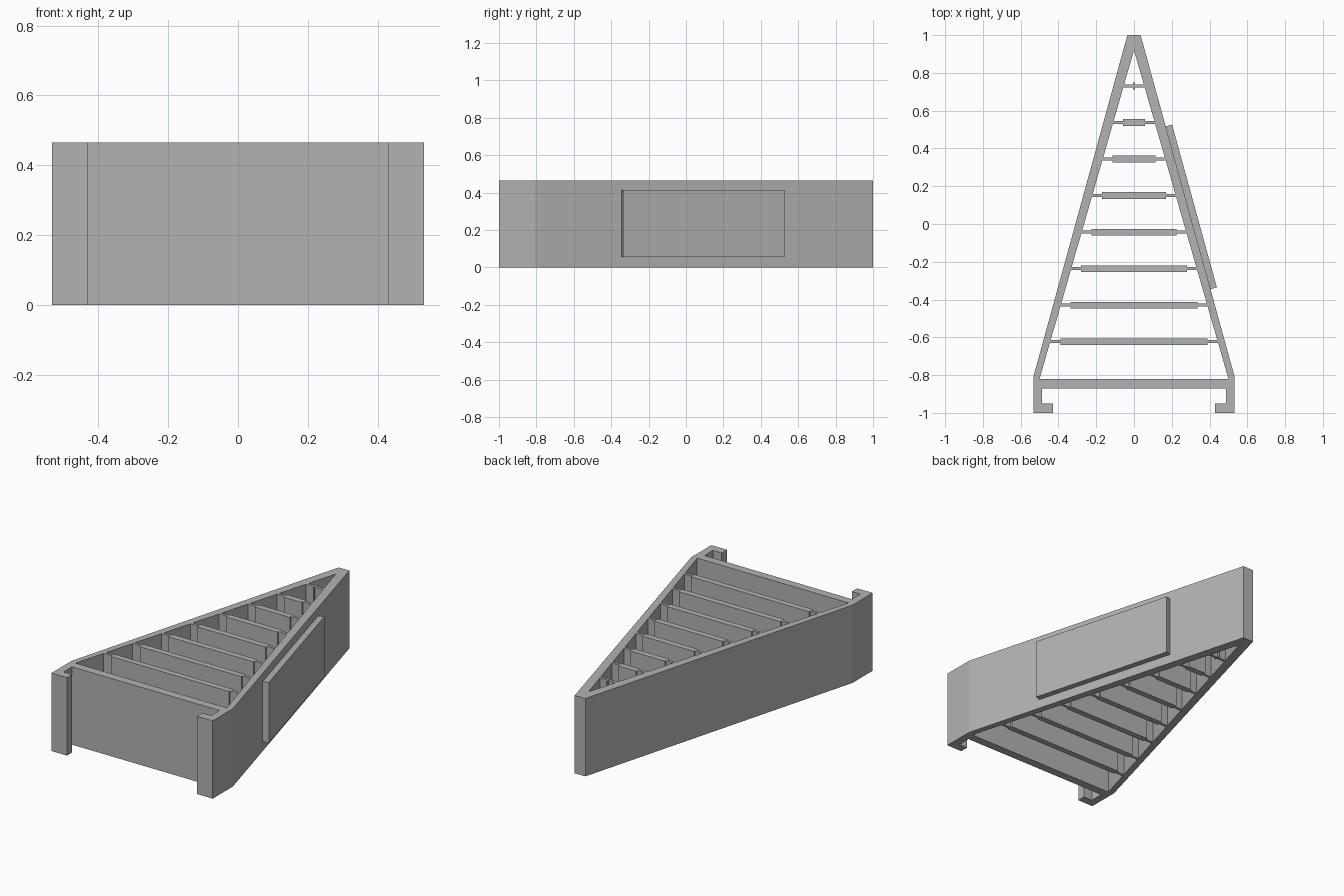
import bpy
from mathutils import Vector

cube = bpy.data.objects.get("Cube")
if cube:
    bpy.data.objects.remove(cube)

HEIGHT = 0.465
APEX, BASE, BASE_HALF = 0.92, -0.82, 0.5   # triangular opening inside the frame

gray = bpy.data.materials.new("plain gray")
gray.use_nodes = True
color = (0.45, 0.45, 0.45, 1)
gray.diffuse_color = color
gray.node_tree.nodes["Principled BSDF"].inputs["Base Color"].default_value = color


def prism(name, outlines, z0, z1):
    """Extrude closed 2D outlines (the first is solid, later ones are holes)."""
    curve = bpy.data.curves.new(name, "CURVE")
    curve.dimensions = "2D"
    curve.fill_mode = "BOTH"
    curve.extrude = (z1 - z0) / 2
    for points in outlines:
        spline = curve.splines.new("POLY")
        spline.points.add(len(points) - 1)
        for p, (x, y) in zip(spline.points, points):
            p.co = (x, y, 0, 1)
        spline.use_cyclic_u = True
    temp = bpy.data.objects.new(name, curve)
    bpy.context.collection.objects.link(temp)
    bpy.context.view_layer.update()
    mesh = bpy.data.meshes.new_from_object(
        temp.evaluated_get(bpy.context.evaluated_depsgraph_get()))
    bpy.data.objects.remove(temp)
    for v in mesh.vertices:
        v.co.z += (z0 + z1) / 2
    mesh.materials.clear()
    mesh.materials.append(gray)
    for f in mesh.polygons:
        f.use_smooth = False
    obj = bpy.data.objects.new(name, mesh)
    bpy.context.collection.objects.link(obj)
    return obj


def mirrored(half):
    return half + [(-x, y) for x, y in reversed(half)]


def inner_x(y):
    return BASE_HALF * (APEX - y) / (APEX - BASE)


# Tapered frame with front panel and hooked ends
outer = mirrored([(0.035, 1), (0.533, -0.81), (0.533, -1), (0.43, -1),
                  (0.43, -0.95), (0.487, -0.95), (0.487, -0.87)])
opening = [(0, APEX), (-BASE_HALF, BASE), (BASE_HALF, BASE)]
prism("tapered_frame", [outer, opening], 0, HEIGHT)

# Cross slats: thin web with a thicker middle
THIN, THICK = 0.008, 0.018
for i in range(8):
    y = 0.73 - 0.1933 * i
    w = 0.004 + 0.0552 * i
    half = [(w, y + THICK), (w, y + THIN), (inner_x(y + THIN), y + THIN),
            (inner_x(y - THIN), y - THIN), (w, y - THIN), (w, y - THICK)]
    prism(f"cross_slat_{i + 1}", [mirrored(half)], 0, HEIGHT)

# Raised plate on the left outer wall
top, bottom = Vector((0.035, 1)), Vector((0.533, -0.81))
along = bottom - top
normal = Vector((-along.y, along.x)).normalized() * 0.035
a = top + along * ((1 - 0.517) / 1.81)
b = top + along * ((1 + 0.345) / 1.81)
prism("side_plate", [[a, b, b + normal, a + normal]], 0.055, 0.415)
